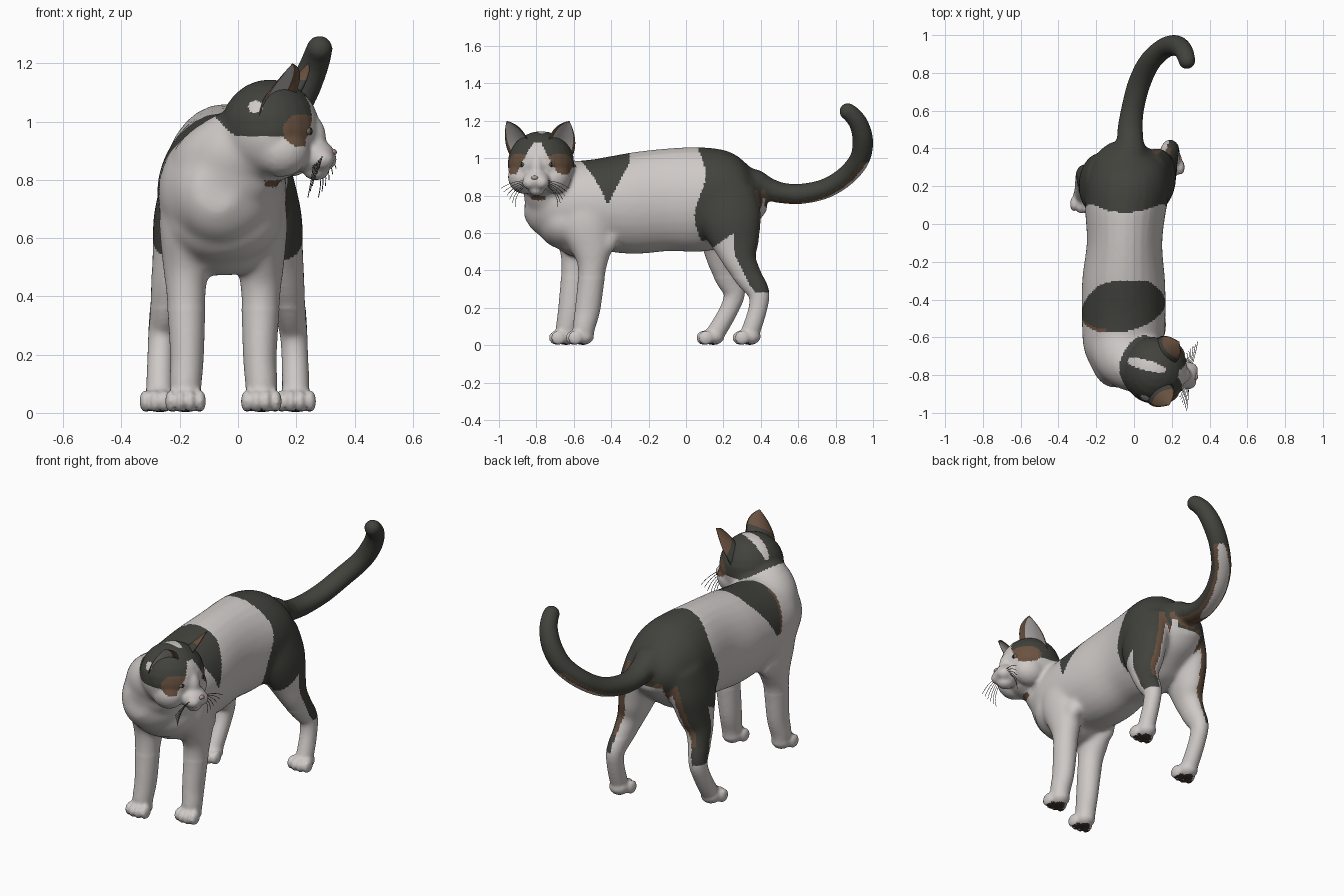
import bpy, bmesh
from math import sin, cos, pi, radians
from mathutils import Vector, Matrix

if "Cube" in bpy.data.objects:
    bpy.data.objects.remove(bpy.data.objects["Cube"])


def material(name, r, g, b):
    m = bpy.data.materials.new(name)
    m.use_nodes = True
    m.diffuse_color = (r, g, b, 1)
    m.node_tree.nodes["Principled BSDF"].inputs["Base Color"].default_value = (r, g, b, 1)
    return m


white = material("white_fur", .62, .585, .57)
dark = material("dark_fur", .054, .055, .046)
brown = material("brown_fur", .145, .085, .052)
pad = material("paw_pad", .05, .035, .03)
ear_skin = material("ear_inside", .5, .47, .46)
nose_skin = material("nose_skin", .42, .31, .29)
iris = material("eye_iris", .17, .15, .1)
black = material("black", .02, .02, .02)
whisker = material("whisker_grey", .1, .1, .1)
WHITE, DARK, BROWN, PAD = range(4)

HEAD = Matrix.Translation((.11, -.775, .97)) @ Matrix.Rotation(radians(-9), 4, 'Z')
TO_HEAD = HEAD.inverted()
HIP_X, CHEST_X = -.035, -.05


def add_object(name, bm, *mats):
    mesh = bpy.data.meshes.new(name)
    bmesh.ops.recalc_face_normals(bm, faces=bm.faces)
    bm.to_mesh(mesh)
    bm.free()
    mesh.shade_smooth()
    for m in mats:
        mesh.materials.append(m)
    obj = bpy.data.objects.new(name, mesh)
    bpy.context.collection.objects.link(obj)
    return obj


def ball(bm, centre, radii, frame=Matrix(), segments=24):
    place = frame @ Matrix.Translation(centre) @ Matrix.Diagonal((*radii, 1))
    bmesh.ops.create_uvsphere(bm, u_segments=segments, v_segments=segments // 2, radius=1, matrix=place)


def smooth_path(stations, steps=5):
    p = [Vector(s) for s in stations]
    p = [p[0]] + p + [p[-1]]
    out = []
    for a, b, c, d in zip(p, p[1:], p[2:], p[3:]):
        for i in range(steps):
            t = i / steps
            out.append((b * 2 + (c - a) * t + (a * 2 - b * 5 + c * 4 - d) * t**2
                        + (b * 3 - a - c * 3 + d) * t**3) * .5)
    return out + [p[-1]]


def loft(bm, stations, sides=28):
    """Oval rings (x, y, z, width, depth) swept along a smooth path."""
    path = smooth_path(stations)
    rings = []
    for i, s in enumerate(path):
        ahead = path[min(i + 1, len(path) - 1)]
        behind = path[max(i - 1, 0)]
        t = (Vector(ahead[:3]) - Vector(behind[:3])).normalized()
        side = Vector((1, 0, 0))
        side = (side - t * side.dot(t)).normalized()
        up = t.cross(side)
        turns = [2 * pi * k / sides for k in range(sides)]
        rings.append([bm.verts.new(Vector(s[:3]) + side * cos(a) * s[3] + up * sin(a) * s[4])
                      for a in turns])
    for r, q in zip(rings, rings[1:]):
        for k in range(sides):
            n = (k + 1) % sides
            bm.faces.new((r[k], r[n], q[n], q[k]))
    bm.faces.new(rings[0])
    bm.faces.new(rings[-1])


def paw(bm, x, y):
    ball(bm, (x, y, .048), (.056, .06, .047))
    for k in (-1.5, -.5, .5, 1.5):
        ball(bm, (x + k * .033, y - .058 + abs(k) * .012, .04), (.021, .04, .039))


# Body: torso, brisket, throat, neck and tail
bm = bmesh.new()
loft(bm, [(-.07, -.86, .77, .07, .08), (-.07, -.8, .765, .14, .16), (-.06, -.68, .76, .205, .215),
          (-.055, -.5, .755, .222, .24), (-.055, -.3, .757, .22, .27), (-.05, -.1, .777, .2, .274),
          (-.045, .08, .78, .215, .28), (-.03, .22, .795, .22, .25), (-.03, .34, .8, .18, .168),
          (-.02, .42, .81, .1, .09)])
ball(bm, (CHEST_X, -.57, .57), (.16, .13, .1))
ball(bm, (CHEST_X, -.64, .66), (.2, .16, .15))
ball(bm, (-.03, -.745, .82), (.175, .125, .14))
loft(bm, [(-.07, -.52, .78, .17, .18), (-.05, -.66, .83, .185, .17), (.01, -.74, .89, .165, .15),
          (.1, -.77, .97, .12, .12)])
loft(bm, [(-.03, .28, .88, .06, .06), (-.025, .36, .865, .09, .08), (-.02, .43, .838, .075, .065),
          (-.02, .51, .815, .066, .055), (-.005, .62, .81, .06, .054), (.03, .75, .84, .06, .053),
          (.085, .86, .91, .058, .053), (.16, .93, 1, .056, .054), (.22, .945, 1.1, .055, .055),
          (.26, .92, 1.19, .05, .05), (.28, .87, 1.25, .045, .045)])
ball(bm, (.28, .865, 1.25), (.045, .045, .045))

# Legs and paws
for s in (1, -1):
    back = 0 if s > 0 else -.09
    loft(bm, [(CHEST_X + s * dx, y + back * min(1, (.9 - z) * 2), z, w, d) for dx, y, z, w, d in (
        (.12, -.52, .82, .07, .11), (.13, -.535, .67, .09, .14), (.13, -.505, .52, .08, .11),
        (.128, -.503, .4, .068, .075), (.125, -.525, .2, .058, .068), (.13, -.545, .1, .055, .06),
        (.13, -.55, .04, .05, .055))])
    ball(bm, (CHEST_X + s * .145, -.42 + back * .6, .555), (.045, .055, .065))
    paw(bm, CHEST_X + s * .13, -.552 + back)
    back = 0 if s > 0 else -.2
    loft(bm, [(HIP_X + s * dx, y + back * (1 - z / .8), z, w, d) for dx, y, z, w, d in (
        (.12, .22, .82, .1, .16), (.155, .24, .67, .1, .165), (.175, .268, .54, .085, .127),
        (.195, .29, .45, .07, .09), (.212, .34, .36, .056, .073), (.225, .388, .28, .048, .058),
        (.23, .385, .2, .046, .05), (.233, .355, .1, .047, .05), (.233, .33, .04, .048, .05))])
    paw(bm, HIP_X + s * .233, .34 + back * .97)

# Head masses
ball(bm, (0, 0, 0), (.172, .18, .175), HEAD)
ball(bm, (.14, 0, -.03), (.055, .045, .085), HEAD)
ball(bm, (.148, 0, -.09), (.08, .075, .06), HEAD)
ball(bm, (.16, 0, -.14), (.045, .042, .032), HEAD)
for s in (1, -1):
    ball(bm, (.05, s * .085, -.07), (.1, .085, .09), HEAD)
    ball(bm, (.183, s * .03, -.1), (.045, .042, .038), HEAD)
body = add_object("body", bm, white, dark, brown, pad)

# Fuse the masses into one smooth skin
fuse = body.modifiers.new("fuse", 'REMESH')
fuse.mode = 'VOXEL'
fuse.voxel_size = .009
relax = body.modifiers.new("relax", 'SMOOTH')
relax.iterations = 5
skin = bpy.data.meshes.new_from_object(body.evaluated_get(bpy.context.evaluated_depsgraph_get()))
body.modifiers.clear()
body.data = skin
skin.materials.clear()
for m in (white, dark, brown, pad):
    skin.materials.append(m)
skin.shade_smooth()

# Blend the creases where limbs and neck meet the trunk
trunk = body.vertex_groups.new(name="trunk")
trunk.add([v.index for v in skin.vertices
           if .36 < v.co.z < 1 and v.co.y < .48
           and not (v.co.z > .8 and (TO_HEAD @ v.co).x > .03)], 1, 'REPLACE')
blend = body.modifiers.new("blend", 'SMOOTH')
blend.vertex_group = "trunk"
blend.iterations = 40


def head_coat(h, z):
    if z < 1.085 and h.x > .08 and abs(h.y) < .02 + (1.085 - z) * .55:
        return WHITE
    reach = .075 if h.y > 0 else .055
    if ((h.x - .18 + reach) / reach)**2 + ((z - .97) / .055)**2 < 1:
        return BROWN
    crown_streak = z > 1.05 and ((h.x + .05) / .11)**2 + ((h.y - .015 + h.x * .1) / .028)**2 < 1
    side_spot = (h.x + .025)**2 + (z - 1.052)**2 * 2 < .0008 and h.y < -.08
    if crown_streak or side_spot:
        return WHITE
    return DARK if z > .95 + max(0, -.1 - h.x) * .8 else WHITE


def rump_coat(p, n):
    side = 1 if p.x > HIP_X else -1
    outward = n.x * side
    off = abs(p.x - HIP_X)
    y = p.y if side > 0 else p.y + .2 * max(0, 1 - p.z / .8)
    if p.z < .83 and p.y > .2 and n.y > -.3:
        if off < .1 and n.z < .4:
            return BROWN if p.z > .785 else WHITE
        if outward < -.1:
            return WHITE
        if outward < .5 and n.y > 0 and p.z > .38:
            return BROWN
    if p.z < .75 and (outward < -.1 or n.z < -.75):
        return WHITE
    if y < .26:
        return DARK if p.z > .52 + max(0, y - .14) * .7 else WHITE
    return DARK if p.z > .28 and n.y > -.25 and y > .26 + max(0, .48 - p.z) * .5 else WHITE


def coat(p, n):
    h = TO_HEAD @ p
    if p.z < .018 and n.z < -.88:
        return PAD
    if p.z > .9 and (h.length < .195 or h.x > .1) and p.y < -.5:
        return head_coat(h, p.z)
    if .09 < p.x < .15 and .775 < p.z < .8 and p.y < -.75:
        return BROWN
    if p.y > .42 and p.z > .74:
        under = n.dot(Vector((0, .5, -.86)))
        if p.z < .98 and under > .55:
            return WHITE if under > .82 and p.y > .55 else BROWN
        return DARK
    if p.y > .075 + .03 * sin((p.z - .8) * 14):
        return rump_coat(p, n)
    front = -.575 + .35 * max(0, p.x + .05) + max(0, .95 - p.z) * .4
    rear = -.3 - max(0, .98 - p.z) * .53 + .25 * min(0, p.x + .1)
    if p.z > .76 and front < p.y < rear:
        return BROWN if p.x < -.15 and p.y < front + .018 else DARK
    return WHITE


for f in skin.polygons:
    f.material_index = coat(f.center, f.normal)

# Ears: a cupped shell with a paler lining
base, rise, wide = Vector((.045, .115, .09)), Vector((.06, .055, .14)), Vector((-.055, .058, -.04))
hollow = rise.cross(wide).normalized() * .055
for s, name in ((1, "left_ear"), (-1, "right_ear")):
    bm = bmesh.new()
    for depth, lining in ((1, False), (.7, True)):
        grid = []
        for j in range(13):
            v = j / 12
            row = []
            for i in range(13):
                u = i / 6 - 1
                q = base + rise * v + wide * u * (1 - v**2.4) + hollow * depth * (1 - u * u) * (1 - v)
                row.append(bm.verts.new(HEAD @ Vector((q.x, q.y * s, q.z))))
            grid.append(row)
        for j in range(12):
            for i in range(12):
                f = bm.faces.new((grid[j][i], grid[j][i + 1], grid[j + 1][i + 1], grid[j + 1][i]))
                rim = i in (0, 1, 11) or j > 10
                if lining:
                    f.material_index = 0 if rim else 2
                else:
                    f.material_index = 1 if j < 4 else 0
    bmesh.ops.remove_doubles(bm, verts=bm.verts, dist=.0005)
    add_object(name, bm, brown, dark, ear_skin)

# Eyes and nose
for name, mat, centre, radii in (("eye", iris, (.136, .076, -.003), (.022, .022, .018)),
                                 ("pupil", black, (.154, .08, -.003), (.006, .006, .012))):
    for s, label in ((1, "left_"), (-1, "right_")):
        bm = bmesh.new()
        ball(bm, (centre[0], s * centre[1], centre[2]), radii, HEAD)
        add_object(label + name, bm, mat)
bm = bmesh.new()
ball(bm, (.217, 0, -.075), (.015, .019, .012), HEAD)
add_object("nose", bm, nose_skin)


# Whiskers and mouth line as thin curves
def strands(name, mat, paths, thickness):
    curve = bpy.data.curves.new(name, 'CURVE')
    curve.dimensions = '3D'
    curve.bevel_depth = thickness
    curve.bevel_resolution = 1
    curve.materials.append(mat)
    for path in paths:
        sp = curve.splines.new('NURBS')
        sp.points.add(len(path) - 1)
        for pt, co in zip(sp.points, path):
            pt.co = (*(HEAD @ Vector(co)), 1)
        sp.order_u = 3
        sp.use_endpoint_u = True
    bpy.context.collection.objects.link(bpy.data.objects.new(name, curve))


strands("whiskers", whisker,
        [[(.19 - .006 * k, s * .055, -.09 - .005 * k), (.2 - .007 * k, s * .12, -.09 - .014 * k),
          (.2 - .01 * k, s * (.185 - .014 * k), -.13 - .02 * k)]
         for s in (1, -1) for k in range(6)], .0015)
strands("mouth", black,
        [[(.216, 0, -.11), (.213, s * .02, -.135), (.185, s * .045, -.132)] for s in (1, -1)], .0012)
